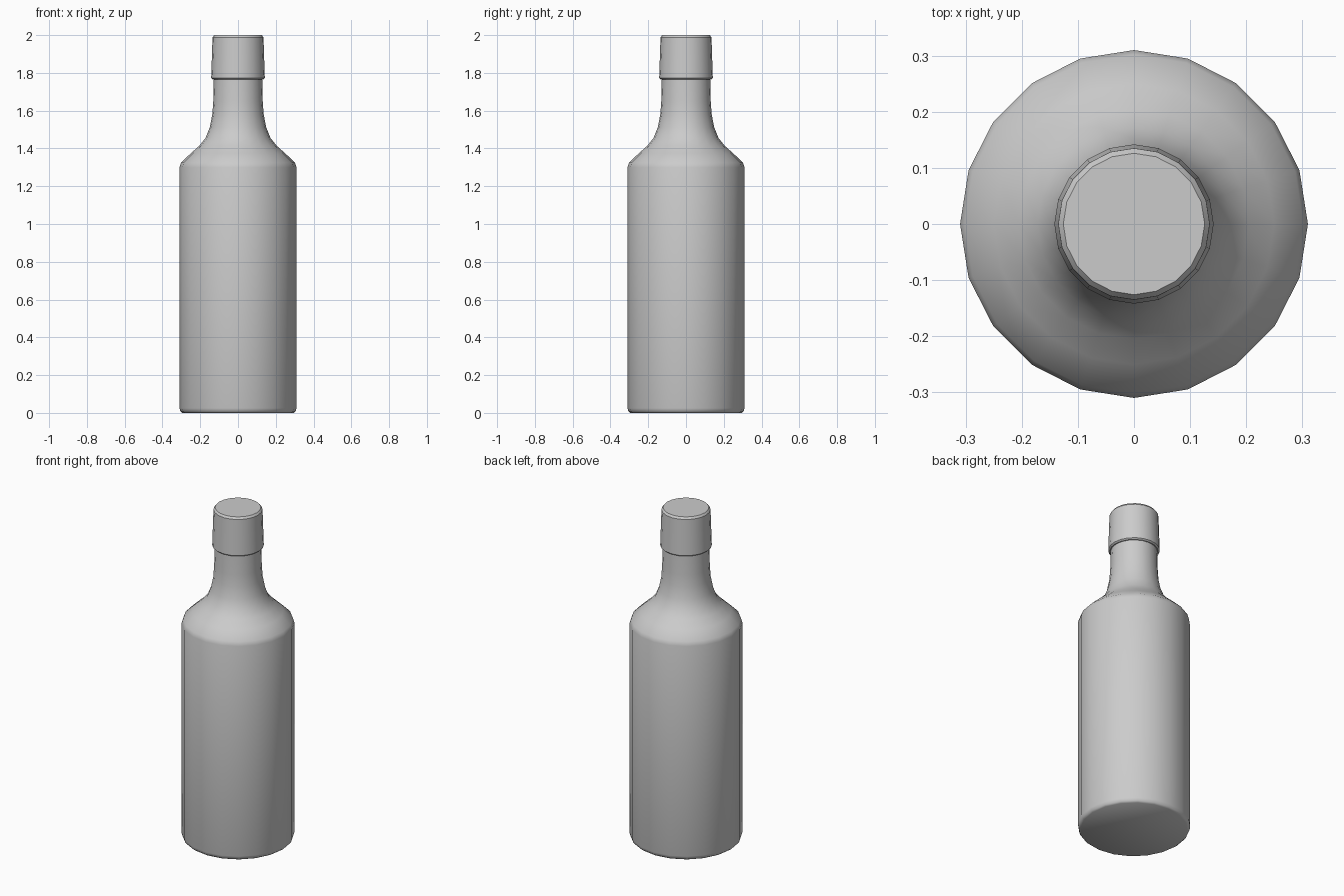
import bpy, bmesh, math

SIDES = 20

cube = bpy.data.objects.get("Cube")
if cube:
    bpy.data.objects.remove(cube, do_unlink=True)

grey = bpy.data.materials.new("plain_grey")
grey.use_nodes = True
colour = (0.6, 0.6, 0.6, 1)
grey.diffuse_color = colour
grey.node_tree.nodes["Principled BSDF"].inputs["Base Color"].default_value = colour


def lathe(name, profile, angle):
    """Turn (radius, height) points into a closed, smooth-shaded solid."""
    bm = bmesh.new()
    rings = []
    for r, z in profile:
        rings.append([bm.verts.new((r * math.cos(a), r * math.sin(a), z))
                      for a in (i * math.tau / SIDES for i in range(SIDES))])
    for low, high in zip(rings, rings[1:]):
        for i in range(SIDES):
            j = (i + 1) % SIDES
            bm.faces.new((low[i], low[j], high[j], high[i]))
    bm.faces.new(rings[0][::-1])
    bm.faces.new(rings[-1])
    mesh = bpy.data.meshes.new(name)
    bm.to_mesh(mesh)
    bm.free()
    mesh.materials.append(grey)
    obj = bpy.data.objects.new(name, mesh)
    bpy.context.collection.objects.link(obj)
    bpy.ops.object.select_all(action='DESELECT')
    obj.select_set(True)
    bpy.context.view_layer.objects.active = obj
    bpy.ops.object.shade_smooth_by_angle(angle=math.radians(angle))


# Body, sloping shoulder and neck
lathe("bottle", [
    (0.295, 0), (0.305, 0.008), (0.31, 0.025), (0.31, 1.30), (0.302, 1.325),
    (0.25, 1.374), (0.205, 1.414), (0.172, 1.455), (0.15, 1.51),
    (0.136, 1.58), (0.131, 1.65), (0.128, 1.78)], 40)

# Slightly tapered cap with bevelled rims
lathe("cap", [
    (0.134, 1.765), (0.142, 1.772), (0.135, 1.988), (0.126, 2.0)], 30)
